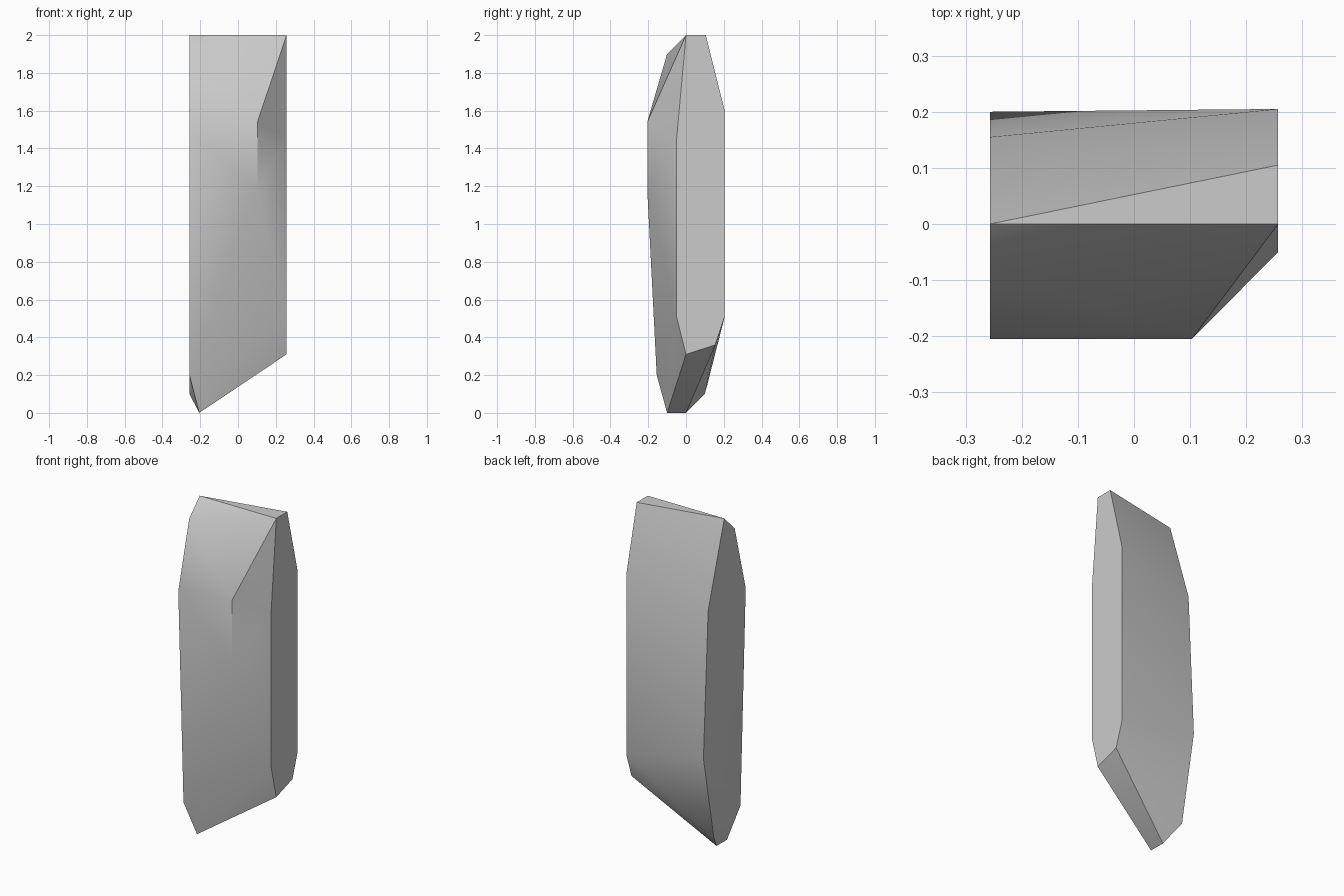
import bpy
import bmesh
import math

if "Cube" in bpy.data.objects:
    bpy.data.objects.remove(bpy.data.objects["Cube"], do_unlink=True)

HALF = 0.257

# Flat end profiles of the stone slab, as (y, z)
left_end = [(0, 2), (0.105, 2), (0.205, 1.6), (0.205, 0.51),
            (0.155, 0.36), (0, 0.31), (-0.05, 0.51), (-0.05, 1.45)]
right_end = [(0, 2), (-0.1, 1.9), (-0.205, 1.5), (-0.155, 0.2),
             (0.1, 0.1), (0.2, 0.62), (0.155, 1.5)]

# Chipped front corner and the pointed foot
front_chip = [(0.103, -0.205, 1.54), (0.103, -0.205, 1.18)]
foot = [(-0.205, -0.1, 0), (-0.205, 0, 0)]

points = [(HALF, y, z) for y, z in left_end]
points += [(-HALF, y, z) for y, z in right_end]
points += front_chip + foot

# Stretch a faceted skin over the corners and merge flat areas
bm = bmesh.new()
for p in points:
    bm.verts.new(p)
bmesh.ops.convex_hull(bm, input=bm.verts)
bmesh.ops.dissolve_limit(bm, angle_limit=math.radians(0.5),
                         verts=bm.verts, edges=bm.edges)
bmesh.ops.recalc_face_normals(bm, faces=bm.faces)

mesh = bpy.data.meshes.new("stone_slab")
bm.to_mesh(mesh)
bm.free()
slab = bpy.data.objects.new("stone_slab", mesh)
bpy.context.collection.objects.link(slab)

# Plain grey stone
grey = bpy.data.materials.new("grey_stone")
grey.use_nodes = True
colour = (0.6, 0.6, 0.6, 1)
grey.diffuse_color = colour
grey.node_tree.nodes["Principled BSDF"].inputs["Base Color"].default_value = colour
mesh.materials.append(grey)

# Soft facets with crisp main edges
bpy.ops.object.select_all(action="DESELECT")
slab.select_set(True)
bpy.context.view_layer.objects.active = slab
bpy.ops.object.shade_smooth_by_angle(angle=math.radians(30))
